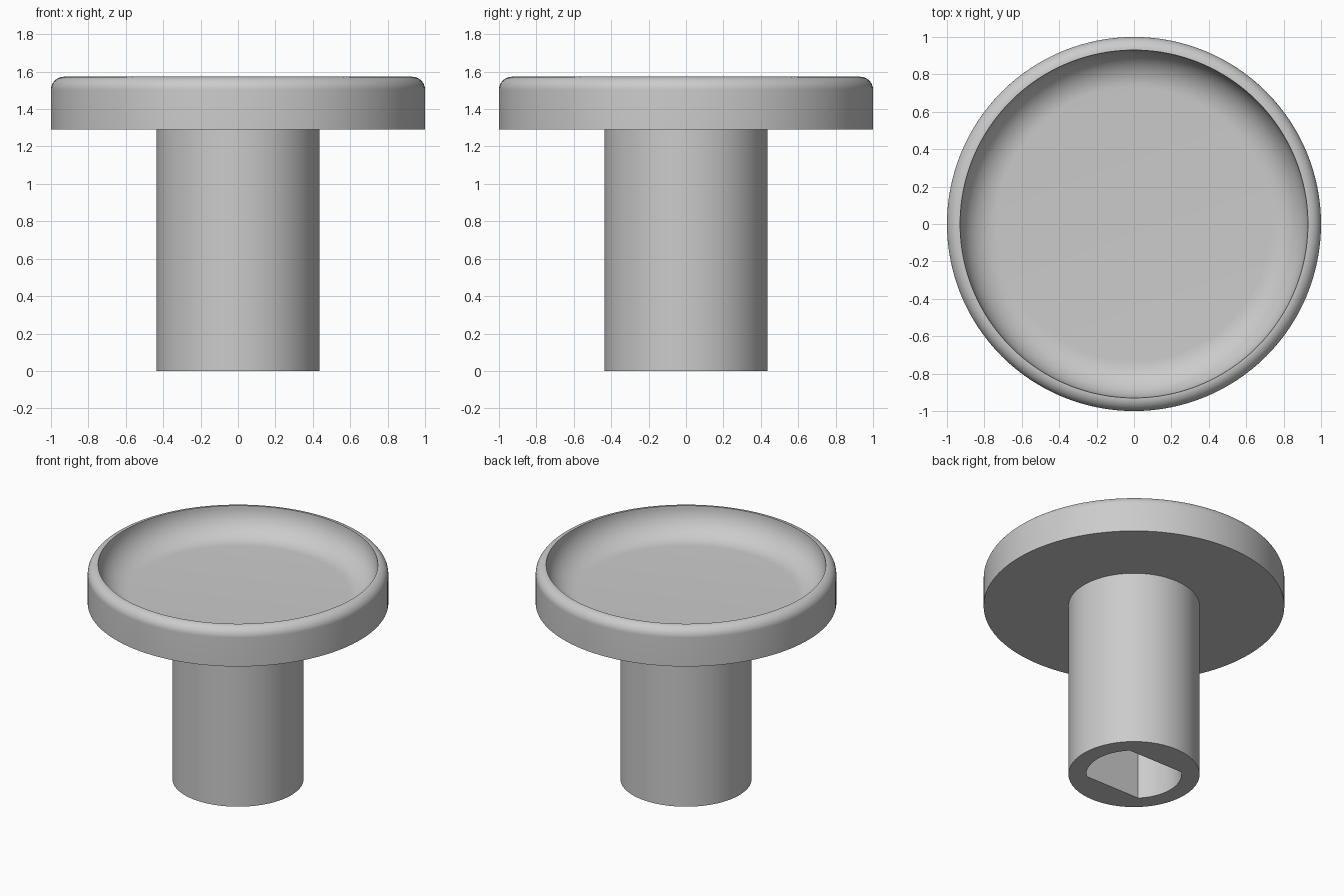
import bpy
import bmesh
from math import sin, cos, pi, radians

cube = bpy.data.objects.get("Cube")
if cube:
    bpy.data.objects.remove(cube, do_unlink=True)

SEGMENTS = 128
STEM_R, STEM_TOP, TOP = 0.436, 1.292, 1.573
LIP_R, LIP_ROUND, DISH_ROUND = 0.93, 0.07, 0.2
HOLE_R, HOLE_DEPTH = 0.317, 0.9
HOLE_FLAT = HOLE_R * sin(pi / 4)

grey = bpy.data.materials.new("plain grey")
grey.use_nodes = True
grey.diffuse_color = (0.6, 0.6, 0.6, 1)
grey.node_tree.nodes["Principled BSDF"].inputs["Base Color"].default_value = (0.6, 0.6, 0.6, 1)


def ring(radius, z, flat=None):
    """Circle of points, optionally cut by two flats facing front and back."""
    points = []
    for i in range(SEGMENTS):
        a = 2 * pi * i / SEGMENTS
        x, y = radius * cos(a), radius * sin(a)
        if flat:
            y = max(-flat, min(flat, y))
        points.append((x, y, z))
    return points


def arc(r, z, size, start, end, steps=14):
    """Rounded piece of a profile about the centre (r, z)."""
    angles = [radians(start + (end - start) * i / steps) for i in range(steps + 1)]
    return [(r + size * cos(a), z + size * sin(a)) for a in angles]


def loft(name, rings, cap_first=False, cap_last=False):
    bm = bmesh.new()
    loops = [[bm.verts.new(p) for p in points] for points in rings]
    for low, high in zip(loops, loops[1:]):
        for i in range(SEGMENTS):
            j = (i + 1) % SEGMENTS
            bm.faces.new((low[i], low[j], high[j], high[i]))
    if cap_first:
        bm.faces.new(loops[0][::-1])
    if cap_last:
        bm.faces.new(loops[-1])
    mesh = bpy.data.meshes.new(name)
    bm.to_mesh(mesh)
    bm.free()
    mesh.materials.append(grey)
    obj = bpy.data.objects.new(name, mesh)
    bpy.context.collection.objects.link(obj)
    bpy.ops.object.select_all(action="DESELECT")
    obj.select_set(True)
    bpy.context.view_layer.objects.active = obj
    bpy.ops.object.shade_smooth_by_angle(angle=radians(30))
    return obj


# Stem: blind socket with two flats, flat bottom rim, plain outer wall
loft("stem", [
    ring(HOLE_R, HOLE_DEPTH, HOLE_FLAT),
    ring(HOLE_R, 0, HOLE_FLAT),
    ring(STEM_R, 0),
    ring(STEM_R, STEM_TOP),
], cap_first=True)

# Head: flat underside, straight side, rounded lip and dished top
profile = [(STEM_R, STEM_TOP), (1, STEM_TOP)]
profile += arc(LIP_R, TOP - LIP_ROUND, LIP_ROUND, 0, 90)
profile += arc(LIP_R - DISH_ROUND, TOP, DISH_ROUND, 0, -90)[1:]
loft("dished_head", [ring(r, z) for r, z in profile], cap_last=True)
